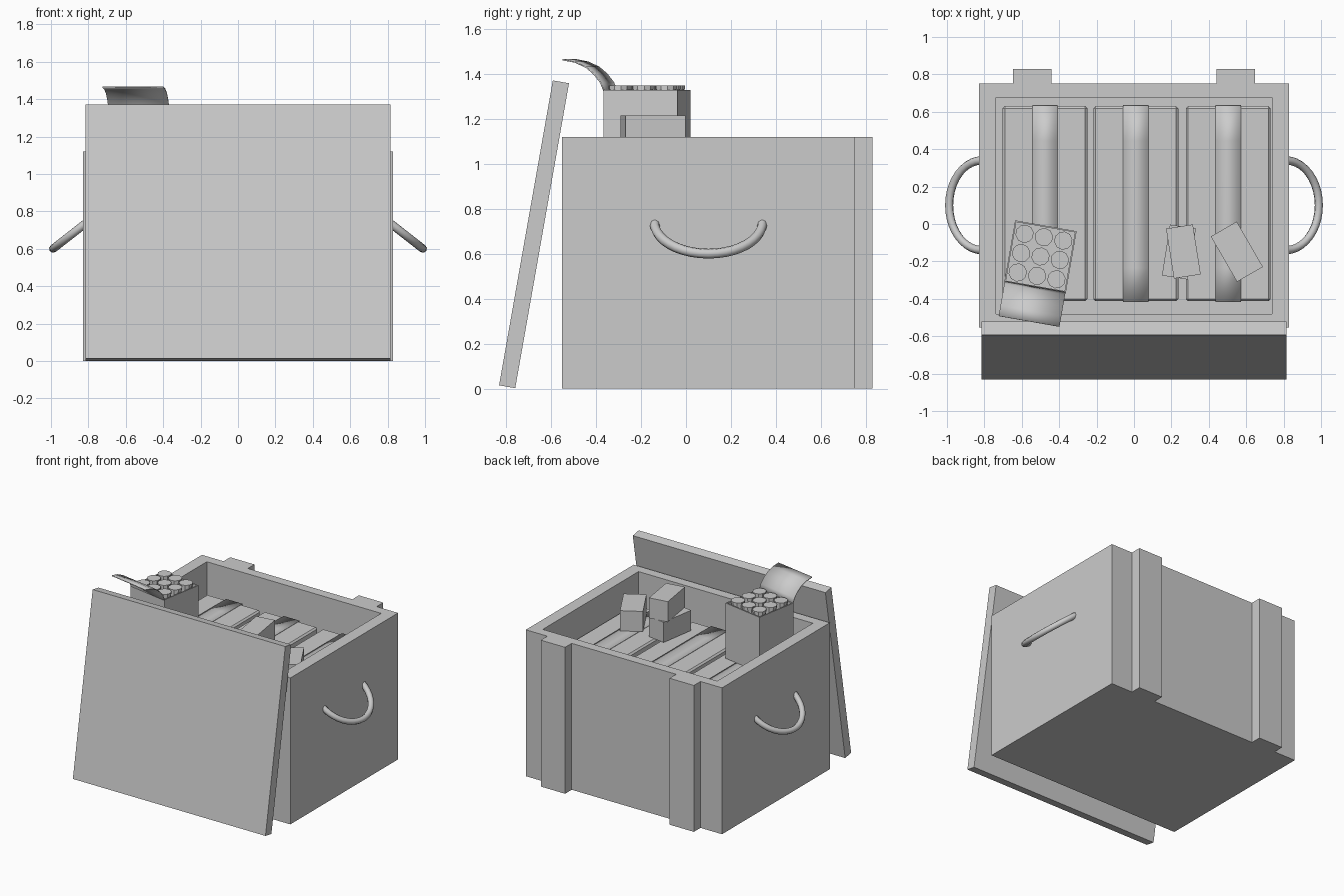
import bpy, bmesh
from math import radians, sin, cos, pi
from mathutils import Matrix, Vector

if "Cube" in bpy.data.objects:
    bpy.data.objects.remove(bpy.data.objects["Cube"])


def finish(name, bm, loc=(0, 0, 0), rot=(0, 0, 0), smooth=False):
    bmesh.ops.recalc_face_normals(bm, faces=bm.faces)
    me = bpy.data.meshes.new(name)
    bm.to_mesh(me)
    bm.free()
    if smooth:
        me.shade_smooth()
    ob = bpy.data.objects.new(name, me)
    ob.location, ob.rotation_euler = loc, rot
    bpy.context.collection.objects.link(ob)
    return ob


def box_bm(lo, hi):
    bm = bmesh.new()
    lo, hi = Vector(lo), Vector(hi)
    m = Matrix.Translation((lo + hi) / 2) @ Matrix.Diagonal((*(hi - lo), 1))
    bmesh.ops.create_cube(bm, size=1, matrix=m)
    return bm


def box(name, lo, hi, **kw):
    return finish(name, box_bm(lo, hi), **kw)


def open_box(name, lo, hi, wx, wy, floor, **kw):
    """Box with a rim of width wx / wy and a cavity down to the floor height."""
    bm = box_bm(lo, hi)
    top = max(bm.faces, key=lambda f: f.calc_center_median().z)
    bmesh.ops.inset_region(bm, faces=[top], thickness=min(wx, wy))
    for v in top.verts:
        v.co.x = lo[0] + wx if v.co.x < (lo[0] + hi[0]) / 2 else hi[0] - wx
        v.co.y = lo[1] + wy if v.co.y < (lo[1] + hi[1]) / 2 else hi[1] - wy
    ext = bmesh.ops.extrude_face_region(bm, geom=[top])["geom"]
    for v in ext:
        if isinstance(v, bmesh.types.BMVert):
            v.co.z = floor
    if top.is_valid:
        bmesh.ops.delete(bm, geom=[top], context='FACES_ONLY')
    return finish(name, bm, **kw)


def sheet(name, profile, x0, x1, thickness, **kw):
    """Strip swept along x from a (y, z) profile."""
    bm = bmesh.new()
    rows = [[bm.verts.new((x, y, z)) for x in (x0, x1)] for y, z in profile]
    for a, b in zip(rows, rows[1:]):
        bm.faces.new((a[0], a[1], b[1], b[0]))
    ob = finish(name, bm, smooth=True, **kw)
    mod = ob.modifiers.new("thickness", 'SOLIDIFY')
    mod.thickness, mod.offset = thickness, 0
    return ob


# crate body and back battens
open_box("crate", (-.83, -.553, 0), (.83, .75, 1.12), .092, .073, .08)
for s in (-1, 1):
    box("back_batten", (s * .545 - .103, .75, 0), (s * .545 + .103, .83, 1.12))

# lid leaning against the front
box("lid", (-.815, 0, 0), (.815, .073, 1.378),
    loc=(-0, -.832, .0145), rot=(radians(-10), 0, 0))

# rope handles: drooping half rings
for s in (-1, 1):
    cu = bpy.data.curves.new("handle", 'CURVE')
    cu.dimensions = '3D'
    cu.bevel_depth, cu.bevel_resolution, cu.use_fill_caps = .022, 2, True
    sp = cu.splines.new('POLY')
    n = 20
    sp.points.add(n)
    for i, p in enumerate(sp.points):
        a = pi * i / n
        d = .235 * sin(a)
        p.co = (s * (.812 + d * .75), .1 - .24 * cos(a), .738 - d * .585, 1)
    sp.use_smooth = True
    bpy.context.collection.objects.link(bpy.data.objects.new("handle", cu))

# three long cartons with tape strips
for x in (-.476, .01, .504):
    carton = box("carton", (x - .227, -.413, .08), (x + .227, .63, .9))
    bev = carton.modifiers.new("bevel", 'BEVEL')
    bev.width, bev.segments = .012, 1
    sheet("carton_tape", [(-.416, .72), (-.416, .902), (-.235, .903),
                          (.445, .903), (.633, .902), (.633, .72)],
          x - .068, x + .068, .004)

# small loose boxes: (x, y, z, width, length, turn)
for x, y, z, w, l, turn in ((.24, -.15, .905, .14, .275, -9),
                            (.264, -.147, 1.06, .145, .27, 9),
                            (.55, -.148, .905, .16, .28, 30)):
    box("small_box", (-w / 2, -l / 2, 0), (w / 2, l / 2, .155),
        loc=(x, y, z), rot=(0, 0, radians(turn)))

# open packet of tubes with its curled flap
place = dict(loc=(-.5, -.174, 0), rot=(0, 0, radians(-10)))
open_box("tube_packet", (-.167, -.167, .905), (.167, .167, 1.328), .008, .008, .92, **place)
sheet("packet_flap", [(-.163, 1.32), (-.18, 1.362), (-.21, 1.4), (-.245, 1.43),
                      (-.295, 1.453), (-.352, 1.464)], -.165, .165, .006, **place)

# tubes with wider end caps
for i in (-1, 0, 1):
    for j in (-1, 0, 1):
        bm = bmesh.new()
        for r, z0, z1 in ((.045, .922, 1.335), (.049, 1.332, 1.35)):
            bmesh.ops.create_cone(bm, cap_ends=True, segments=10, radius1=r, radius2=r,
                                  depth=z1 - z0,
                                  matrix=Matrix.Translation((i * .105, j * .105, (z0 + z1) / 2)))
        finish("tube", bm, **place)
